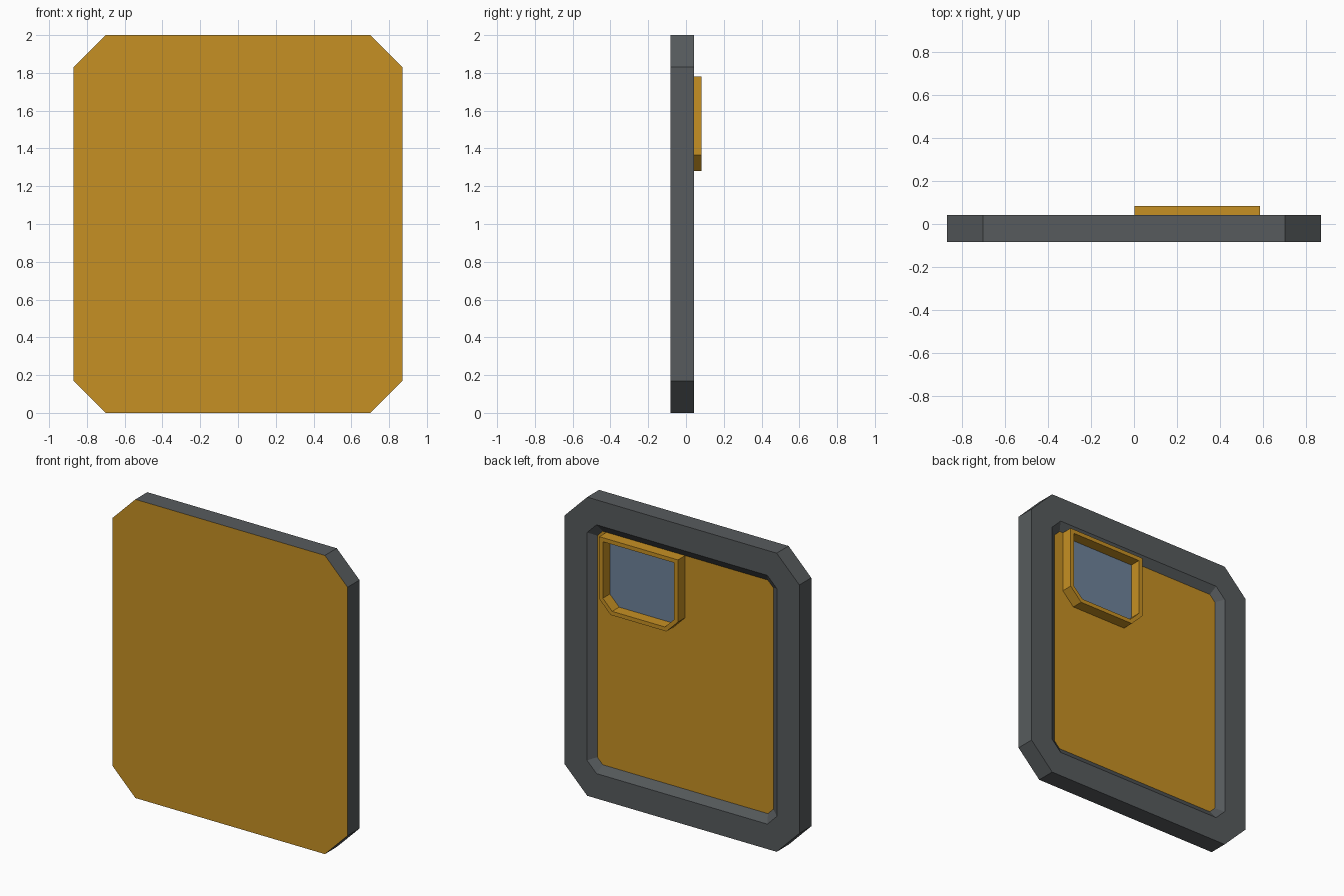
import bpy
import bmesh

cube = bpy.data.objects.get("Cube")
if cube:
    bpy.data.objects.remove(cube, do_unlink=True)


def make_material(name, rgb):
    mat = bpy.data.materials.new(name)
    mat.use_nodes = True
    mat.diffuse_color = (*rgb, 1)
    mat.node_tree.nodes["Principled BSDF"].inputs["Base Color"].default_value = (*rgb, 1)
    return mat


gold = make_material("gold", (0.565, 0.28, 0.017))
grey = make_material("dark grey", (0.095, 0.105, 0.11))
glass = make_material("blue grey glass", (0.155, 0.225, 0.325))


def panel_outline(x0, x1, z0, z1, bottom, top, inset=0):
    """Rectangle with cut corners, inset evenly on all edges."""
    x0, x1, z0, z1 = x0 + inset, x1 - inset, z0 + inset, z1 - inset
    b = max(bottom - inset * 0.586, 0)
    t = max(top - inset * 0.586, 0)
    points = [(x0 + b, z0), (x1 - b, z0), (x1, z0 + b), (x1, z1 - t),
              (x1 - t, z1), (x0 + t, z1), (x0, z1 - t), (x0, z0 + b)]
    return list(dict.fromkeys(points))


def loft(name, rings, mats, first, last, wall=0):
    """Join (outline, y) rings into a closed solid with coloured end caps."""
    bm = bmesh.new()
    loops = [[bm.verts.new((x, y, z)) for x, z in outline] for outline, y in rings]
    for a, b in zip(loops, loops[1:]):
        for i in range(len(a)):
            j = (i + 1) % len(a)
            bm.faces.new((a[i], a[j], b[j], b[i])).material_index = wall
    bm.faces.new(loops[0]).material_index = first
    bm.faces.new(loops[-1]).material_index = last
    bmesh.ops.recalc_face_normals(bm, faces=bm.faces)
    mesh = bpy.data.meshes.new(name)
    bm.to_mesh(mesh)
    bm.free()
    for mat in mats:
        mesh.materials.append(mat)
    obj = bpy.data.objects.new(name, mesh)
    bpy.context.collection.objects.link(obj)
    return obj


# Grey frame with a gold front and a bevelled recess holding a gold back panel
body = (-0.87, 0.87, 0, 2, 0.168, 0.168)
front, back, recess = -0.083, 0.043, 0.007
loft("framed_panel",
     [(panel_outline(*body), front),
      (panel_outline(*body), back),
      (panel_outline(*body, inset=0.167), back),
      (panel_outline(*body, inset=0.218), recess)],
     [grey, gold], first=1, last=1)

# Raised gold rim around a sunken glass window
window = (0.002, 0.585, 1.28, 1.782, 0.085, 0)
rim_top = 0.083
loft("window_rim",
     [(panel_outline(*window), 0),
      (panel_outline(*window), rim_top),
      (panel_outline(*window, inset=0.027), rim_top),
      (panel_outline(*window, inset=0.027), recess + 0.002)],
     [gold, glass], first=0, last=1)
